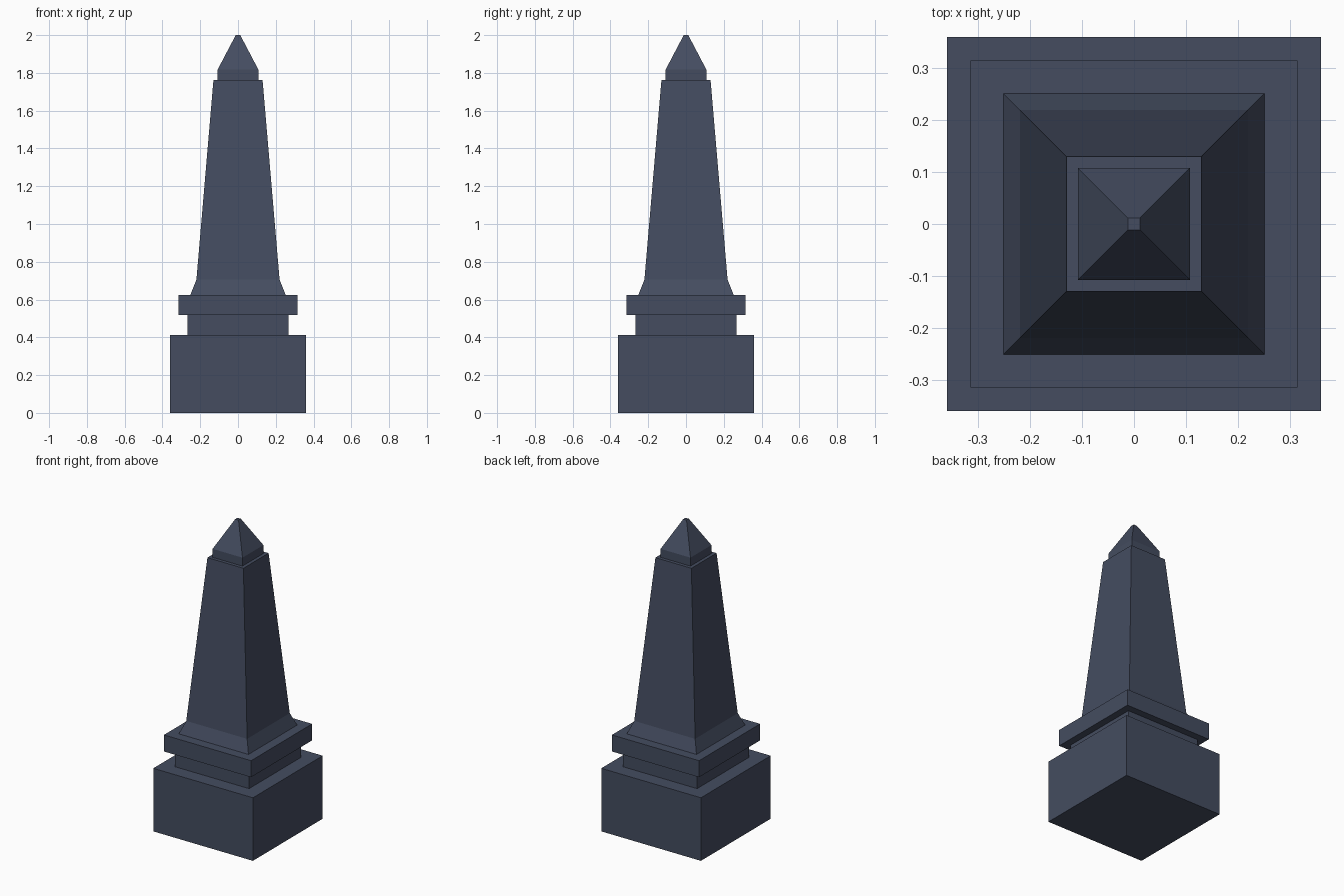
import bpy
import bmesh

if "Cube" in bpy.data.objects:
    bpy.data.objects.remove(bpy.data.objects["Cube"])

stone = bpy.data.materials.new("slate blue stone")
stone.diffuse_color = (0.058, 0.073, 0.117, 1.0)
stone.use_nodes = True
stone.node_tree.nodes["Principled BSDF"].inputs["Base Color"].default_value = stone.diffuse_color

CORNERS = [(-1, -1), (1, -1), (1, 1), (-1, 1)]


def square_stack(name, profile):
    """Closed square-section solid from (half width, height) steps."""
    bm = bmesh.new()
    rings = [[bm.verts.new((sx * h, sy * h, z)) for sx, sy in CORNERS]
             for h, z in profile]
    for low, high in zip(rings, rings[1:]):
        for i in range(4):
            j = (i + 1) % 4
            bm.faces.new((low[i], low[j], high[j], high[i]))
    bm.faces.new(rings[0][::-1])
    bm.faces.new(rings[-1])
    mesh = bpy.data.meshes.new(name)
    bm.to_mesh(mesh)
    bm.free()
    mesh.materials.append(stone)
    obj = bpy.data.objects.new(name, mesh)
    bpy.context.collection.objects.link(obj)
    return obj


# Stepped pedestal
square_stack("base_block", [(0.36, 0), (0.36, 0.412)])
square_stack("recessed_neck", [(0.268, 0.412), (0.268, 0.517)])
square_stack("upper_slab", [(0.315, 0.517), (0.315, 0.625)])

# Tapered shaft with flared foot
square_stack("shaft", [(0.252, 0.625), (0.22, 0.706), (0.13, 1.762)])

# Pointed cap with a tiny flat tip
square_stack("pyramid_cap", [(0.108, 1.762), (0.108, 1.817), (0.012, 2.0)])
